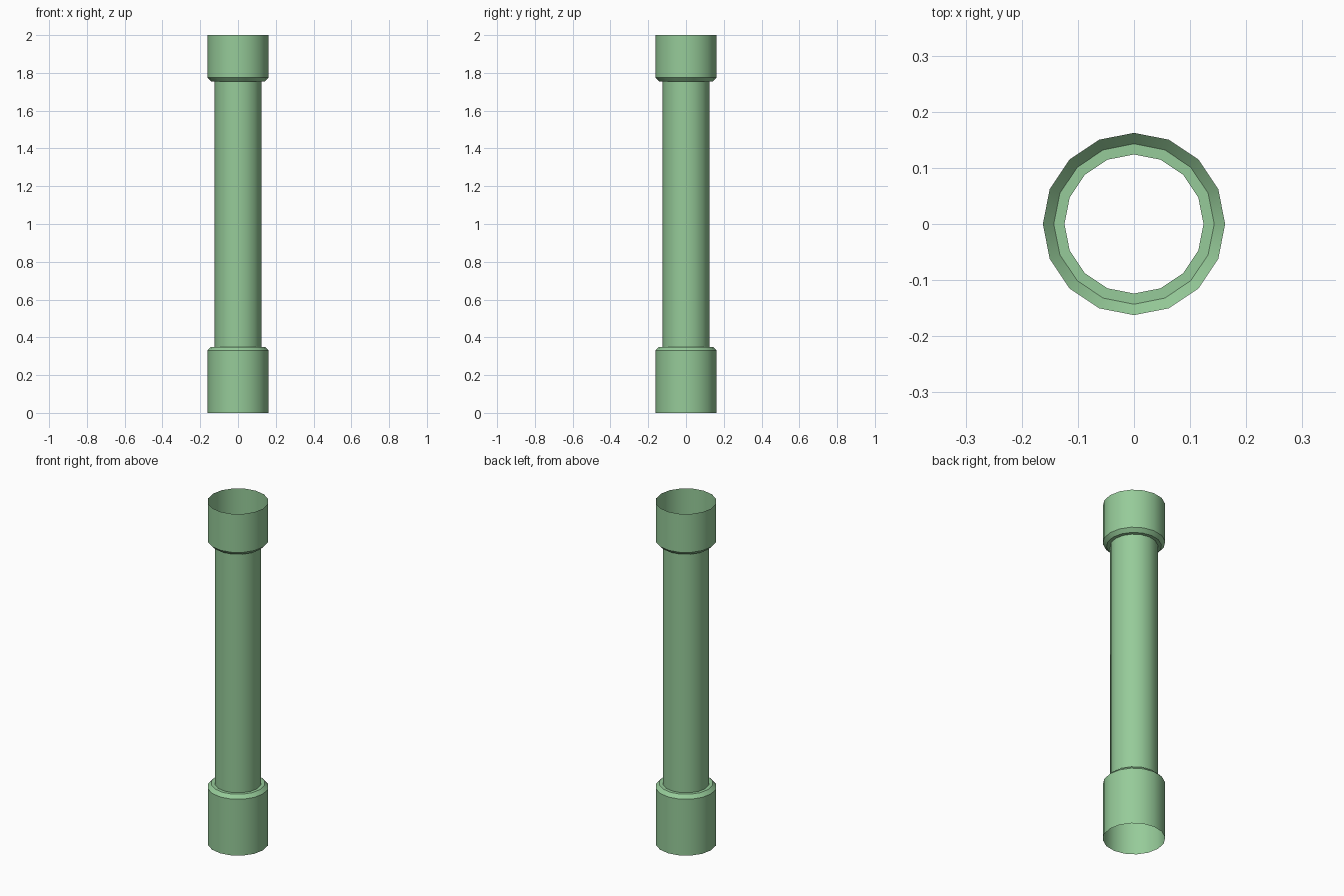
import bpy
import bmesh
from math import cos, sin, tau, radians

SIDES = 16
PIPE_R, LIP_R, COLLAR_R = 0.124, 0.143, 0.1625
BEVEL = 0.02
LOW, HIGH, TOP = 0.35, 1.755, 2.0

cube = bpy.data.objects.get("Cube")
if cube:
    bpy.data.objects.remove(cube, do_unlink=True)

green = bpy.data.materials.new("soft green")
green.use_nodes = True
colour = (0.305, 0.597, 0.319, 1.0)
green.diffuse_color = colour
green.node_tree.nodes["Principled BSDF"].inputs["Base Color"].default_value = colour


def lathe(name, profile):
    """Spin an open (radius, height) profile, listed upwards, into a thin shell."""
    bm = bmesh.new()
    rings = [[bm.verts.new((r * cos(tau * i / SIDES), r * sin(tau * i / SIDES), z))
              for i in range(SIDES)] for r, z in profile]
    for low, high in zip(rings, rings[1:]):
        for i in range(SIDES):
            j = (i + 1) % SIDES
            bm.faces.new((low[i], low[j], high[j], high[i]))
    mesh = bpy.data.meshes.new(name)
    bm.to_mesh(mesh)
    bm.free()
    mesh.materials.append(green)
    obj = bpy.data.objects.new(name, mesh)
    bpy.context.collection.objects.link(obj)
    bpy.ops.object.select_all(action='DESELECT')
    obj.select_set(True)
    bpy.context.view_layer.objects.active = obj
    bpy.ops.object.shade_smooth_by_angle(angle=radians(30))
    return obj


# Open-ended pipe with a bevelled collar at each end
lathe("lower_collar", [(COLLAR_R, 0), (COLLAR_R, LOW - BEVEL), (LIP_R, LOW), (PIPE_R, LOW)])
lathe("pipe", [(PIPE_R, LOW), (PIPE_R, HIGH)])
lathe("upper_collar", [(PIPE_R, HIGH), (LIP_R, HIGH), (COLLAR_R, HIGH + BEVEL), (COLLAR_R, TOP)])
